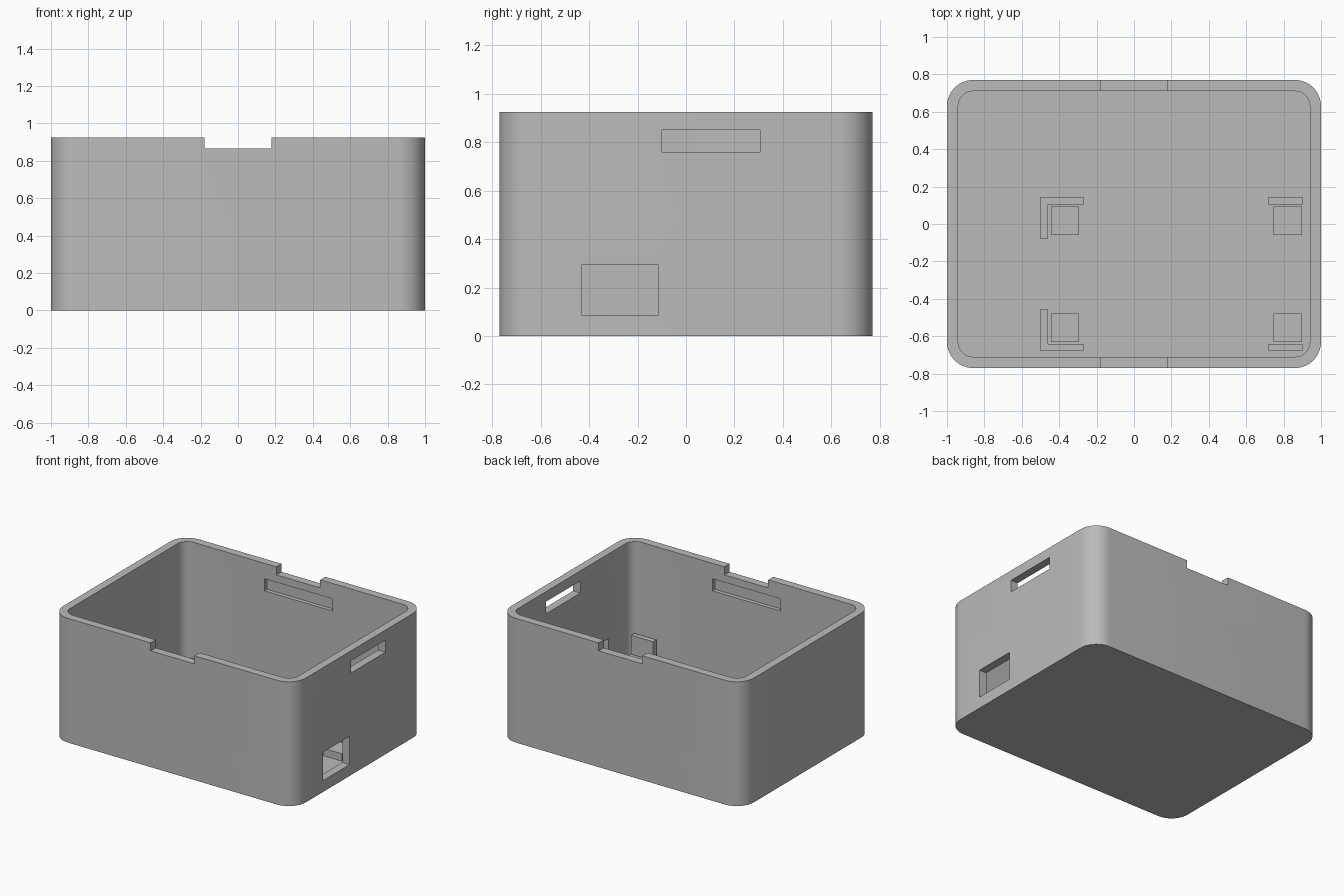
import bpy
import bmesh

cube = bpy.data.objects.get("Cube")
if cube:
    bpy.data.objects.remove(cube, do_unlink=True)

# Overall sizes
HX, HY, HEIGHT = 1.0, 0.77, 0.925
WALL, FLOOR, RADIUS = 0.06, 0.06, 0.14

grey = bpy.data.materials.new("plain grey")
grey.use_nodes = True
colour = (0.5, 0.5, 0.5, 1)
grey.diffuse_color = colour
grey.node_tree.nodes["Principled BSDF"].inputs["Base Color"].default_value = colour


def block(name, x, y, z, radius=0):
    """Box from three (low, high) ranges, with optional rounded upright edges."""
    bm = bmesh.new()
    bmesh.ops.create_cube(bm, size=1)
    for v in bm.verts:
        for i, (low, high) in enumerate((x, y, z)):
            v.co[i] = low if v.co[i] < 0 else high
    if radius:
        upright = [e for e in bm.edges
                   if abs(e.verts[0].co.z - e.verts[1].co.z) > 0.01]
        bmesh.ops.bevel(bm, geom=upright, offset=radius, segments=12,
                        profile=0.5, affect='EDGES')
    mesh = bpy.data.meshes.new(name)
    bm.to_mesh(mesh)
    bm.free()
    mesh.materials.append(grey)
    obj = bpy.data.objects.new(name, mesh)
    bpy.context.collection.objects.link(obj)
    return obj


def cut(target, cutter):
    """Subtract the cutter from the target and discard it."""
    mod = target.modifiers.new("cut", 'BOOLEAN')
    mod.operation = 'DIFFERENCE'
    mod.solver = 'EXACT'
    mod.object = cutter
    bpy.context.view_layer.objects.active = target
    bpy.ops.object.modifier_apply(modifier=mod.name)
    bpy.data.objects.remove(cutter, do_unlink=True)


# Hollow case with rounded corners
case = block("case", (-HX, HX), (-HY, HY), (0, HEIGHT), RADIUS)
ix, iy = HX - WALL, HY - WALL
cut(case, block("cavity", (-ix, ix), (-iy, iy), (FLOOR, HEIGHT + 0.1), RADIUS - WALL))

# Rim notches at front and back
cut(case, block("rim_notch", (-0.18, 0.18), (-1, 1), (0.865, HEIGHT + 0.1)))

# Latch grooves inside the front and back walls
groove = iy + 0.03
cut(case, block("latch_groove", (-0.28, 0.28), (-groove, groove), (0.72, 0.81)))

# Connector window and upper slot in the left wall
cut(case, block("connector_window", (0.85, 1.1), (-0.43, -0.115), (0.085, 0.295)))
cut(case, block("upper_slot", (0.85, 1.1), (-0.10, 0.305), (0.76, 0.85)))

bpy.ops.object.select_all(action='DESELECT')
case.select_set(True)
bpy.context.view_layer.objects.active = case
bpy.ops.object.shade_smooth_by_angle(angle=0.5)

# Board supports and locating rails, mirrored about the board's centre line
BOARD_Y = -0.268
base = FLOOR - 0.01
for side, label in ((-1, "front"), (1, "back")):
    def span(a, b):
        return tuple(sorted((BOARD_Y + side * a, BOARD_Y + side * b)))

    for x, end in ((-0.445, "right"), (0.745, "left")):
        block(f"{label}_{end}_standoff", (x, x + 0.152), span(0.21, 0.362), (base, 0.115))
    block(f"{label}_left_rail", (0.72, 0.9), span(0.373, 0.412), (base, 0.25))
    block(f"{label}_right_rail", (-0.5, -0.27), span(0.373, 0.412), (base, 0.25))
    block(f"{label}_end_rail", (-0.5, -0.46), span(0.187, 0.373), (base, 0.25))
